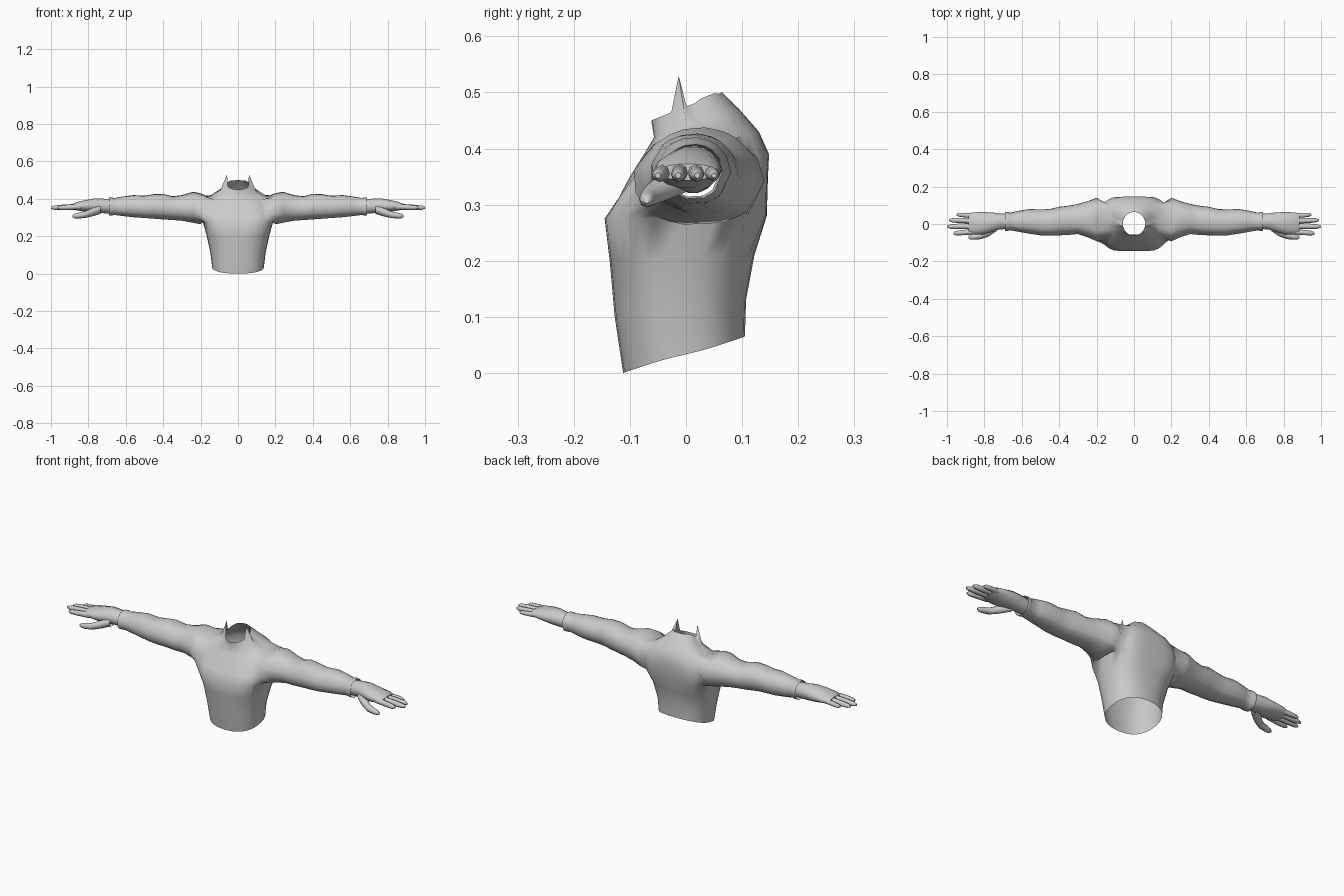
import bpy, bmesh
from math import sin, cos, pi, atan2, copysign, radians


def power(v, e):
    return copysign(abs(v) ** e, v)


def finish(bm, name, angle):
    bmesh.ops.recalc_face_normals(bm, faces=bm.faces[:])
    me = bpy.data.meshes.new(name)
    bm.to_mesh(me)
    bm.free()
    ob = bpy.data.objects.new(name, me)
    bpy.context.collection.objects.link(ob)
    bpy.ops.object.select_all(action='DESELECT')
    ob.select_set(True)
    bpy.context.view_layer.objects.active = ob
    bpy.ops.object.shade_smooth_by_angle(angle=radians(angle))
    return ob


def bridge(bm, a, b):
    n = len(a)
    for i in range(n):
        bm.faces.new((a[i], a[(i + 1) % n], b[(i + 1) % n], b[i]))


def tube(bm, stations, n, s):
    """Loft along x through (x, y, z, ry, rz) rings, closing the far end."""
    prev = None
    for x, y, z, ry, rz in stations:
        ring = [bm.verts.new((s * x, y + ry * cos(2 * pi * i / n), z + rz * sin(2 * pi * i / n)))
                for i in range(n)]
        if prev:
            bridge(bm, prev, ring)
        prev = ring
    bm.faces.new(prev)


# Shirt body rings: z front, z back, half width, y front, y back, squareness
BODY = [(0.000, 0.065, 0.138, -0.112, 0.105, 0.85),
        (0.100, 0.130, 0.148, -0.127, 0.107, 0.85),
        (0.200, 0.210, 0.168, -0.136, 0.122, 0.80),
        (0.275, 0.280, 0.188, -0.153, 0.152, 0.70),
        (0.312, 0.348, 0.190, -0.128, 0.154, 0.70),
        (0.350, 0.390, 0.178, -0.100, 0.148, 0.72),
        (0.390, 0.430, 0.155, -0.075, 0.130, 0.80),
        (0.420, 0.470, 0.100, -0.057, 0.095, 0.95),
        (0.450, 0.500, 0.060, -0.062, 0.064, 1.00)]
# Sleeve rings: x, y min, y max, z min, z max
SLEEVE = [(0.200, -0.095, 0.140, 0.262, 0.430),
          (0.240, -0.075, 0.125, 0.270, 0.438),
          (0.300, -0.055, 0.107, 0.281, 0.420),
          (0.350, -0.060, 0.098, 0.285, 0.414),
          (0.400, -0.062, 0.092, 0.288, 0.427),
          (0.450, -0.064, 0.080, 0.292, 0.425),
          (0.500, -0.062, 0.078, 0.296, 0.417),
          (0.560, -0.053, 0.080, 0.300, 0.420),
          (0.620, -0.042, 0.070, 0.307, 0.412),
          (0.665, -0.034, 0.060, 0.313, 0.404),
          (0.672, -0.038, 0.065, 0.309, 0.408),
          (0.690, -0.037, 0.064, 0.309, 0.406)]
N, LOW, HIGH, HALF = 28, 3, 6, 3   # columns, armhole rows, armhole half width

bm = bmesh.new()
rows = []
for zf, zb, w, yf, yb, e in BODY:
    ring = []
    for c in range(N):
        t = 2 * pi * c / N
        k = sin(t)
        y = (yf + yb) / 2 + (yb - yf) / 2 * power(k, e)
        chest = 0.008 * max(0, abs(k) - 0.9) / 0.1 if LOW <= len(rows) <= 4 else 0
        ring.append(bm.verts.new((w * power(cos(t), e), y - copysign(chest, k),
                                  (zf + zb) / 2 + (zb - zf) / 2 * k)))
    rows.append(ring)

# collar points
for c in (-1, N // 2 + 1):
    rows[-1][c].co.z = 0.53
# low dip beside the collar's throat and lifted nape
for c in range(N):
    if 0.3 < sin(2 * pi * c / N) < 0.9:
        rows[-1][c].co.z += 0.004

centres = (0, N // 2)
for r in range(len(rows) - 1):
    for c in range(N):
        hole = LOW <= r < HIGH and any((c - m + HALF) % N < 2 * HALF for m in centres)
        if not hole:
            d = (c + 1) % N
            bm.faces.new((rows[r][c], rows[r][d], rows[r + 1][d], rows[r + 1][c]))

# sleeves grow out of the armholes
for s, m in zip((1, -1), centres):
    cols = range(m - HALF, m + HALF + 1)
    loop = [rows[LOW][c % N] for c in cols]
    loop += [rows[r][(m + HALF) % N] for r in range(LOW + 1, HIGH)]
    loop += [rows[HIGH][c % N] for c in reversed(cols)]
    loop += [rows[r][(m - HALF) % N] for r in range(HIGH - 1, LOW, -1)]
    angles = [atan2((v.co.z - 0.345) / 0.075, (v.co.y - 0.02) / 0.095) for v in loop]
    for x, y0, y1, z0, z1 in SLEEVE:
        ring = [bm.verts.new((s * x, (y0 + y1) / 2 + (y1 - y0) / 2 * cos(a),
                              (z0 + z1) / 2 + (z1 - z0) / 2 * sin(a))) for a in angles]
        bridge(bm, loop, ring)
        loop = ring
finish(bm, "shirt", 60)

# Hands
PALM = [(0.67, 0.013, 0.358, 0.040, 0.038), (0.72, 0.014, 0.362, 0.043, 0.040),
        (0.76, 0.010, 0.364, 0.052, 0.040), (0.81, 0.004, 0.362, 0.060, 0.033),
        (0.86, 0.003, 0.361, 0.059, 0.023), (0.885, 0.003, 0.358, 0.053, 0.015)]
THUMB = [(0.735, -0.010, 0.345, 0.028, 0.026), (0.78, -0.042, 0.328, 0.026, 0.022),
         (0.82, -0.063, 0.315, 0.018, 0.018), (0.855, -0.069, 0.310, 0.015, 0.015),
         (0.875, -0.070, 0.308, 0.012, 0.012), (0.886, -0.070, 0.307, 0.005, 0.005)]
# finger: root y, tip y, tip x, radius
FINGERS = [(-0.040, -0.050, 0.965, 0.0145), (-0.011, -0.014, 1.000, 0.0150),
           (0.017, 0.020, 0.988, 0.0145), (0.043, 0.050, 0.948, 0.0125)]

for s, side in ((1, "right"), (-1, "left")):
    bm = bmesh.new()
    tube(bm, PALM, 14, s)
    tube(bm, THUMB, 8, s)
    for ya, yb, tip, rad in FINGERS:
        x0 = 0.845
        path = []
        for f, k in ((0, 1.05), (0.35, 1.0), (0.65, 0.95), (0.88, 0.8), (1, 0.35)):
            path.append((x0 + (tip - x0) * f, ya + (yb - ya) * f, 0.358 - 0.006 * f,
                         rad * k, rad * k))
        tube(bm, path, 8, s)
    finish(bm, side + "_hand", 60)
